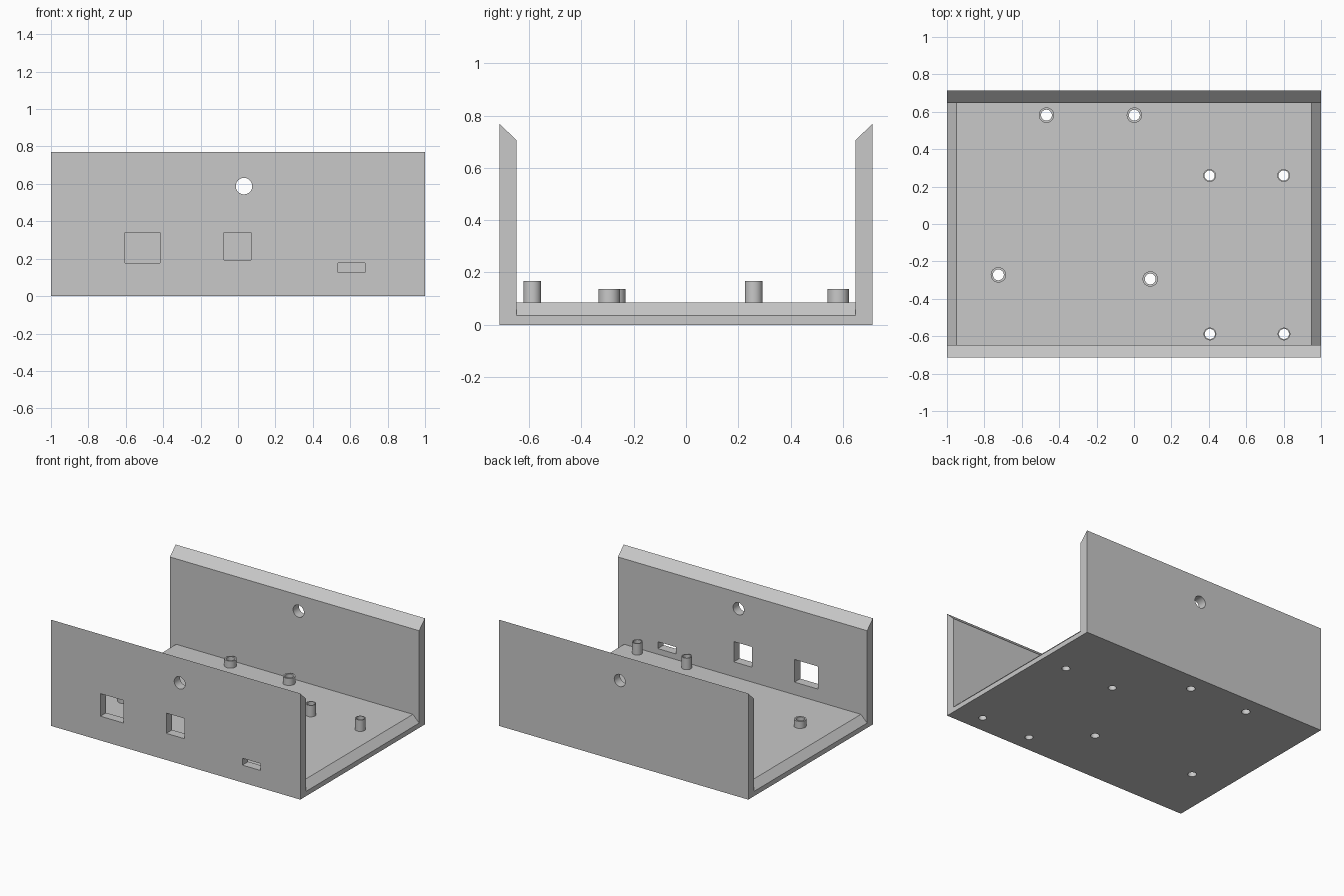
import bpy, bmesh, math
from mathutils import Matrix, Vector

cube = bpy.data.objects.get("Cube")
if cube:
    bpy.data.objects.remove(cube, do_unlink=True)

# Single grey material
GREY = (0.58, 0.58, 0.58, 1.0)
grey = bpy.data.materials.new("plain_grey")
grey.use_nodes = True
grey.diffuse_color = GREY
bsdf = next(n for n in grey.node_tree.nodes if n.type == 'BSDF_PRINCIPLED')
bsdf.inputs["Base Color"].default_value = GREY

HALF_X, HALF_Y, INNER_Y = 1.0, 0.714, 0.648
WALL_TOP, WALL_INNER_TOP = 0.77, 0.705
FLOOR, LIP, BEVEL = 0.085, 0.035, 0.05
SIDES = 48


def add_object(name, bm):
    bmesh.ops.recalc_face_normals(bm, faces=bm.faces)
    mesh = bpy.data.meshes.new(name)
    bm.to_mesh(mesh)
    bm.free()
    obj = bpy.data.objects.new(name, mesh)
    bpy.context.collection.objects.link(obj)
    mesh.materials.append(grey)
    return obj


def smooth(obj):
    bpy.ops.object.select_all(action='DESELECT')
    obj.select_set(True)
    bpy.context.view_layer.objects.active = obj
    bpy.ops.object.shade_smooth_by_angle(angle=math.radians(30))


def channel_section(floor_z):
    """Closed U outline in (y, z) with wall tops sloping inwards."""
    half = [(HALF_Y, 0), (HALF_Y, WALL_TOP), (INNER_Y, WALL_INNER_TOP), (INNER_Y, floor_z)]
    return half + [(-y, z) for y, z in reversed(half)]


def make_case():
    """U channel lofted along x; the floor drops to a lip at both open ends."""
    bm = bmesh.new()
    loops = []
    for x, z in ((-HALF_X, LIP), (BEVEL - HALF_X, FLOOR), (HALF_X - BEVEL, FLOOR), (HALF_X, LIP)):
        loops.append([bm.verts.new((x, y, h)) for y, h in channel_section(z)])
    for a, b in zip(loops, loops[1:]):
        n = len(a)
        for i in range(n):
            j = (i + 1) % n
            bm.faces.new((a[i], a[j], b[j], b[i]))
    bm.faces.new(loops[0])
    bm.faces.new(loops[-1])
    bmesh.ops.dissolve_limit(bm, angle_limit=0.01, verts=bm.verts, edges=bm.edges)
    return add_object("case", bm)


def box_cutter(x0, x1, z0, z1):
    bm = bmesh.new()
    centre = Vector(((x0 + x1) / 2, -HALF_Y, (z0 + z1) / 2))
    size = Matrix.Diagonal((x1 - x0, 0.3, z1 - z0, 1))
    bmesh.ops.create_cube(bm, size=1, matrix=Matrix.Translation(centre) @ size)
    return add_object("window_cutter", bm)


def round_cutter(centre, radius, depth, along_y=False):
    bm = bmesh.new()
    turn = Matrix.Rotation(math.pi / 2 if along_y else 0, 4, 'X')
    bmesh.ops.create_cone(bm, cap_ends=True, segments=SIDES, radius1=radius, radius2=radius,
                          depth=depth, matrix=Matrix.Translation(centre) @ turn)
    return add_object("hole_cutter", bm)


def make_post(name, x, y, outer, inner, top):
    """Hollow standoff standing on the floor."""
    bm = bmesh.new()
    rings = []
    for r, z in ((outer, FLOOR), (outer, top), (inner, top), (inner, FLOOR)):
        rings.append([bm.verts.new((x + r * math.cos(t), y + r * math.sin(t), z))
                      for t in (math.tau * i / SIDES for i in range(SIDES))])
    for a, b in zip(rings, rings[1:]):
        for i in range(SIDES):
            j = (i + 1) % SIDES
            bm.faces.new((a[i], a[j], b[j], b[i]))
    smooth(add_object(name, bm))


case = make_case()
cutters = []

# Port windows in the front wall
for window in ((-0.604, -0.417, 0.176, 0.34), (-0.075, 0.07, 0.193, 0.34), (0.535, 0.68, 0.126, 0.176)):
    cutters.append(box_cutter(*window))

# Round hole through both walls
cutters.append(round_cutter((0.032, 0, 0.588), 0.044, 2, along_y=True))

# Wide short posts and narrow tall posts, each with a hole through the floor
wide = ((-0.468, 0.582), (0.002, 0.582), (-0.725, -0.272), (0.087, -0.294))
narrow = ((0.404, 0.259), (0.8, 0.259), (0.406, -0.588), (0.802, -0.588))
for kind, spots, outer, inner, top in (("wide_post", wide, 0.041, 0.029, 0.136),
                                       ("narrow_post", narrow, 0.034, 0.027, 0.168)):
    for i, (x, y) in enumerate(spots):
        make_post(f"{kind}_{i + 1}", x, y, outer, inner, top)
        cutters.append(round_cutter((x, y, 0.04), inner, 0.3))

# Cut the openings, then discard the cutters
for cutter in cutters:
    mod = case.modifiers.new("cut", 'BOOLEAN')
    mod.operation = 'DIFFERENCE'
    mod.solver = 'EXACT'
    mod.object = cutter
    cutter.hide_render = True
bpy.context.view_layer.update()
cut_mesh = bpy.data.meshes.new_from_object(case.evaluated_get(bpy.context.evaluated_depsgraph_get()))
case.modifiers.clear()
case.data = cut_mesh
for cutter in cutters:
    bpy.data.objects.remove(cutter, do_unlink=True)
smooth(case)
